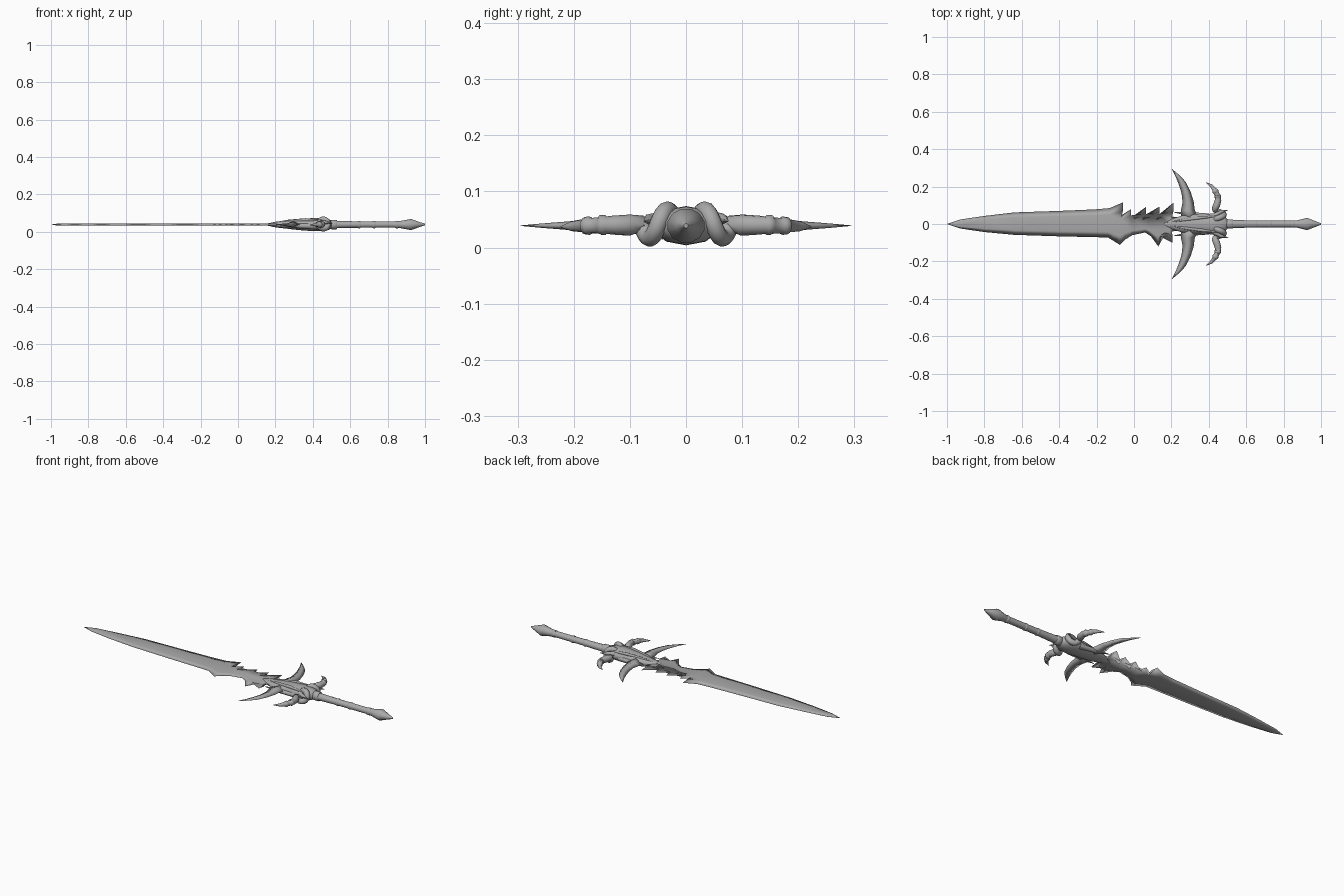
import bpy, bmesh, math
from mathutils import Vector

if "Cube" in bpy.data.objects:
    bpy.data.objects.remove(bpy.data.objects["Cube"])

ZC = 0.039  # mid plane of the sword
steel = bpy.data.materials.new("dark_steel")
steel.diffuse_color = (.4, .4, .4, 1)
steel.use_nodes = True
steel.node_tree.nodes["Principled BSDF"].inputs["Base Color"].default_value = steel.diffuse_color


def make_object(name, bm, smooth):
    bmesh.ops.remove_doubles(bm, verts=bm.verts, dist=1e-5)
    bmesh.ops.recalc_face_normals(bm, faces=bm.faces)
    me = bpy.data.meshes.new(name)
    bm.to_mesh(me)
    bm.free()
    me.materials.append(steel)
    ob = bpy.data.objects.new(name, me)
    bpy.context.collection.objects.link(ob)
    bpy.context.view_layer.objects.active = ob
    ob.select_set(True)
    if smooth >= 180:
        bpy.ops.object.shade_smooth()
    else:
        bpy.ops.object.shade_smooth_by_angle(angle=math.radians(smooth))
    ob.select_set(False)
    return ob


def skin(name, rings, smooth):
    """Join equal-length rings of points into a closed skin."""
    bm = bmesh.new()
    vr = [[bm.verts.new(p) for p in r] for r in rings]
    n = len(rings[0])
    for a, b in zip(vr, vr[1:]):
        for i in range(n):
            bm.faces.new((a[i], a[(i + 1) % n], b[(i + 1) % n], b[i]))
    bm.faces.new(vr[0])
    bm.faces.new(vr[-1])
    return make_object(name, bm, smooth)


def loft_x(name, stations, sides, smooth):
    """Elliptical sections along x: (x, half width, half height)."""
    rings = []
    for x, w, h in stations:
        rings.append([(x, w * math.cos((i + .5) * math.tau / sides),
                       ZC + h * math.sin((i + .5) * math.tau / sides)) for i in range(sides)])
    return skin(name, rings, smooth)


def tube(name, pts, radii, sides=10, smooth=50):
    """Round tapered tube with a parallel transported frame."""
    pts = [Vector(p) for p in pts]
    rings, u = [], Vector((0.3, 0.2, 1))
    for i, p in enumerate(pts):
        t = (pts[min(i + 1, len(pts) - 1)] - pts[max(i - 1, 0)]).normalized()
        u = (u - t * u.dot(t)).normalized()
        v = t.cross(u)
        rings.append([p + radii[i] * (u * math.cos(k * math.tau / sides) + v * math.sin(k * math.tau / sides))
                      for k in range(sides)])
    return skin(name, rings, smooth)


# Blade: jagged outline, bevelled to a thin flat core, soft normals over the edge
upper = [(-.93, .024), (-.8, .043), (-.64, .062), (-.4, .07), (-.21, .078), (-.13, .085), (-.06, .115),
         (-.07, .045), (-.015, .08), (-.02, .03), (.065, .092), (.045, .04), (.135, .092),
         (.12, .04), (.21, .113), (.2, .04), (.3, .03)]
lower = [(-.93, -.024), (-.8, -.043), (-.64, -.058), (-.4, -.066), (-.14, -.072), (-.11, -.09), (-.075, -.112),
         (-.05, -.085), (-.01, -.06), (.06, -.045), (.09, -.065), (.13, -.12), (.155, -.075),
         (.205, -.1), (.2, -.04), (.3, -.03)]
outline = [(-1, 0)] + lower + upper[::-1]
bm = bmesh.new()
edge = [bm.verts.new((x, y, ZC)) for x, y in outline]
for s in (1, -1):
    core = [bm.verts.new((max(x, -.96), y * .58, ZC + s * .006)) for x, y in outline]
    for i in range(len(edge)):
        j = (i + 1) % len(edge)
        bm.faces.new((edge[i], edge[j], core[j], core[i]))
    bm.faces.new(core)
bmesh.ops.triangulate(bm, faces=[f for f in bm.faces if len(f.verts) > 4])
make_object("blade", bm, 180)

# Guard head: tapered snout swelling into a skull-like block
loft_x("guard_head", [(.15, .003, .004), (.2, .028, .015), (.26, .048, .022), (.32, .054, .029),
                      (.37, .052, .033), (.42, .06, .035), (.46, .058, .034), (.485, .042, .028),
                      (.5, .026, .022)], 10, 60)

# Brow ridges, cheek plates, spikes, wings and horns, mirrored across y
for s, side in ((1, "left"), (-1, "right")):
    tube(f"brow_ridge_{side}", [(.18, s * .008, ZC + .008), (.27, s * .022, ZC + .019),
                                (.36, s * .034, ZC + .025), (.45, s * .042, ZC + .022)],
         [.002, .007, .009, .005], 6, 70)
    tube(f"cheek_spike_{side}", [(.4, s * .04, ZC - .008), (.3, s * .052, ZC - .006), (.215, s * .062, ZC)],
         [.017, .012, .001], 6, 70)
    tube(f"rear_spike_{side}", [(.43, s * .045, ZC + .012), (.465, s * .065, ZC + .012), (.505, s * .075, ZC + .008)],
         [.014, .01, .001], 6, 70)

    # Wing: curved crescent with a diamond section (outer, inner, half thickness)
    sections = [((.345, .03), (.25, .03), .018), ((.325, .075), (.25, .07), .016),
                ((.319, .12), (.26, .115), .013), ((.302, .175), (.254, .165), .011),
                ((.277, .225), (.24, .21), .007), ((.242, .262), (.224, .25), .004),
                ((.203, .295), (.202, .293), .0005)]
    rings = []
    for (ox, oy), (ix, iy), t in sections:
        mx, my = (ox + ix) / 2, (oy + iy) / 2
        rings.append([(ox, s * oy, ZC), (mx, s * my, ZC + t), (ix, s * iy, ZC), (mx, s * my, ZC - t)])
    skin(f"guard_wing_{side}", rings, 180)

    # Ram horn: one coil around the head side, then a banded sweep outwards and forwards
    pts, rad = [], []
    for i in range(15):
        a = math.radians(140 - 320 * i / 14)
        pts.append((.456 + .025 * math.cos(a), s * (.025 + .055 * i / 14), .042 + .025 * math.sin(a)))
        rad.append(.0155)
    sweep = [(.442, .1, .04, .019), (.45, .13, .04, .017), (.449, .142, .04, .0155), (.448, .144, .04, .018),
             (.446, .152, .04, .018), (.445, .154, .039, .0145), (.438, .17, .039, .014),
             (.437, .172, .039, .0165), (.431, .18, .039, .0155), (.43, .182, .039, .012),
             (.415, .203, .038, .009), (.385, .222, .037, .0015)]
    for x, y, z, r in sweep:
        pts.append((x, s * y, z))
        rad.append(r)
    tube(f"ram_horn_{side}", pts, rad, 12, 60)

# Grip with collars
loft_x("grip", [(.48, .024, .021), (.65, .019, .0175), (.87, .018, .0175)], 12, 40)
for i, (a, b, r) in enumerate([(.495, .53, .026), (.64, .655, .0205), (.72, .735, .0205), (.84, .86, .0205)]):
    loft_x(f"grip_collar_{i}", [(a, r * .9, r * .9), (a + .004, r, r), (b - .004, r, r), (b, r * .9, r * .9)], 12, 40)

# Pointed pommel
loft_x("pommel", [(.85, .018, .0175), (.875, .021, .021), (.925, .034, .031), (.965, .018, .016), (1.0, .004, .004)],
       12, 50)
